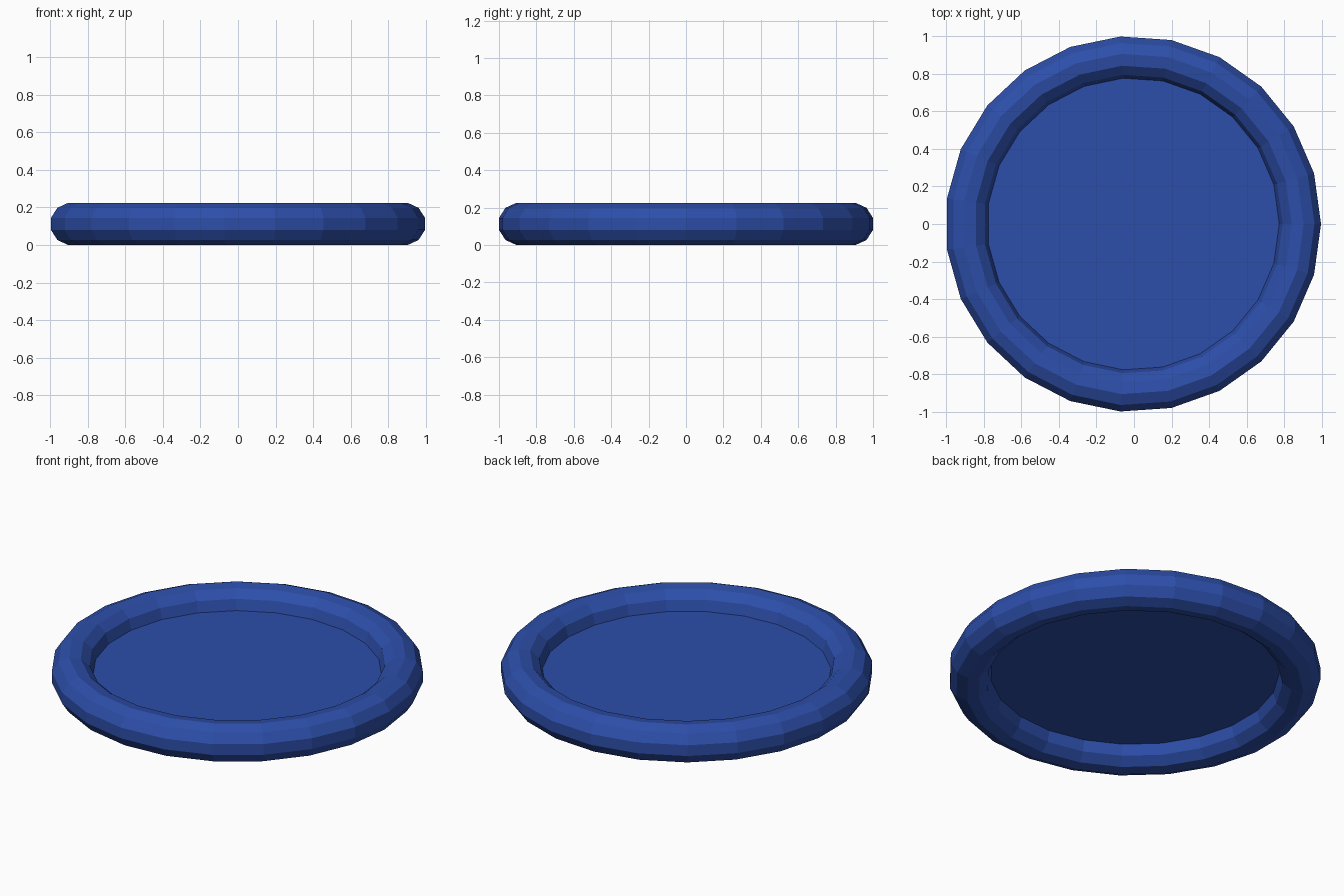
import bpy, bmesh
from math import pi, sin, cos

if "Cube" in bpy.data.objects:
    bpy.data.objects.remove(bpy.data.objects["Cube"])

SIDES, TUBE_SIDES = 23, 11
MAJOR, MINOR = 0.893, 0.1137
MID_Z = 0.1125
SHIFT_X = -0.0047  # an odd-sided ring is slightly off-centre

blue = bpy.data.materials.new("blue")
blue.diffuse_color = (0.026, 0.077, 0.40, 1)
blue.use_nodes = True
blue.node_tree.nodes["Principled BSDF"].inputs["Base Color"].default_value = blue.diffuse_color


def finish(name, bm):
    bmesh.ops.recalc_face_normals(bm, faces=bm.faces)
    mesh = bpy.data.meshes.new(name)
    bm.to_mesh(mesh)
    bm.free()
    mesh.materials.append(blue)
    obj = bpy.data.objects.new(name, mesh)
    obj.location = (SHIFT_X, 0, MID_Z)
    bpy.context.collection.objects.link(obj)


# Rim: faceted tube with a flat outer band and a pointed inner edge
bm = bmesh.new()
rings = []
for i in range(SIDES):
    a = 2 * pi * i / SIDES
    ring = []
    for j in range(TUBE_SIDES):
        t = 2 * pi * (j + 0.5) / TUBE_SIDES
        r = MAJOR + MINOR * cos(t)
        ring.append(bm.verts.new((r * cos(a), r * sin(a), MINOR * sin(t))))
    rings.append(ring)
for i in range(SIDES):
    r0, r1 = rings[i], rings[(i + 1) % SIDES]
    for j in range(TUBE_SIDES):
        k = (j + 1) % TUBE_SIDES
        bm.faces.new((r0[j], r1[j], r1[k], r0[k]))
finish("rim", bm)

# Centre panel: a thin flat disc at mid height, meeting the rim's inner edge
bm = bmesh.new()
radius = MAJOR - MINOR + 0.002
bm.faces.new([bm.verts.new((radius * cos(2 * pi * i / SIDES),
                            radius * sin(2 * pi * i / SIDES), 0))
              for i in range(SIDES)])
finish("centre_panel", bm)
